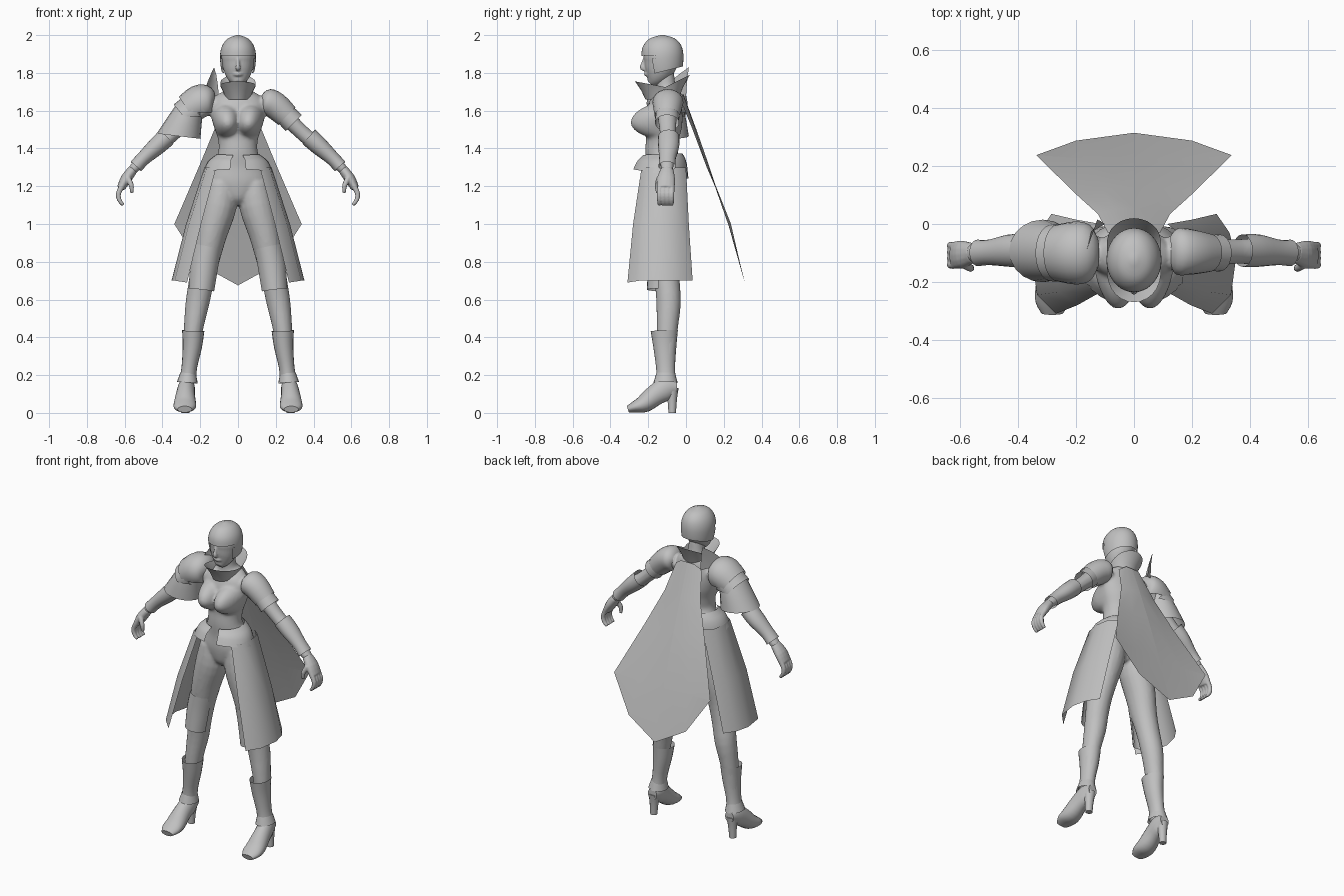
import bpy, bmesh, math
from mathutils import Vector

grey = bpy.data.materials.new("plain grey")
grey.diffuse_color = (0.53, 0.53, 0.53, 1)


def finish(name, bm, angle=40):
    bmesh.ops.recalc_face_normals(bm, faces=bm.faces)
    me = bpy.data.meshes.new(name)
    bm.to_mesh(me)
    bm.free()
    me.materials.append(grey)
    ob = bpy.data.objects.new(name, me)
    bpy.context.collection.objects.link(ob)
    bpy.ops.object.select_all(action='DESELECT')
    ob.select_set(True)
    bpy.context.view_layer.objects.active = ob
    bpy.ops.object.shade_smooth_by_angle(angle=math.radians(angle))
    return ob


def spline(pts, steps):
    """Catmull-Rom through tuples of any length"""
    v = [Vector(p) for p in pts]
    out = []
    for i in range(len(v) - 1):
        a, b, c, d = v[max(i - 1, 0)], v[i], v[i + 1], v[min(i + 2, len(v) - 1)]
        for k in range(steps):
            t = k / steps
            out.append(0.5 * (2 * b + (c - a) * t + (2 * a - 5 * b + 4 * c - d) * t * t
                              + (3 * b - a - 3 * c + d) * t ** 3))
    return out + [v[-1]]


def loft(name, rings, seg=20, steps=3, cap=True, ref=(0, 1, 0), side=1, drop=None, axis=None, cut=None):
    """Elliptical rings (x, y, z, across, along ref); drop removes faces, cut trims by a plane"""
    bm = bmesh.new()
    rs = spline(rings, steps)
    loops = []
    for i, r in enumerate(rs):
        c = Vector(r[:3])
        t = (Vector(rs[min(i + 1, len(rs) - 1)][:3]) - Vector(rs[max(i - 1, 0)][:3])).normalized()
        if axis:
            t = Vector(axis).normalized()
        v = Vector(ref)
        u = v.cross(t).normalized()
        v = t.cross(u)
        row = []
        for k in range(seg):
            a = 2 * math.pi * k / seg
            p = c + u * r[3] * math.cos(a) + v * r[4] * math.sin(a)
            row.append(bm.verts.new((p.x * side, p.y, p.z)))
        loops.append(row)
    for a, b in zip(loops, loops[1:]):
        for k in range(seg):
            bm.faces.new((a[k], a[(k + 1) % seg], b[(k + 1) % seg], b[k]))
    if cap:
        bm.faces.new(loops[0])
        bm.faces.new(loops[-1])
    if drop:
        bad = [f for f in bm.faces if drop(f.calc_center_median())]
        bmesh.ops.delete(bm, geom=bad, context='FACES')
    if cut:
        bmesh.ops.bisect_plane(bm, geom=bm.verts[:] + bm.edges[:] + bm.faces[:],
                               plane_co=cut[0], plane_no=cut[1], clear_outer=True)
    return finish(name, bm)


def sheet(name, rows, side=1, angle=50):
    bm = bmesh.new()
    vs = [[bm.verts.new((p[0] * side, p[1], p[2])) for p in r] for r in rows]
    for a, b in zip(vs, vs[1:]):
        for k in range(len(a) - 1):
            bm.faces.new((a[k], a[k + 1], b[k + 1], b[k]))
    return finish(name, bm, angle)


def fuse(name, parts, voxel, smooth):
    """Joins overlapping solids into one blended skin"""
    bpy.ops.object.select_all(action='DESELECT')
    for p in parts:
        p.select_set(True)
    bpy.context.view_layer.objects.active = parts[0]
    bpy.ops.object.join()
    ob = parts[0]
    ob.name = name
    m = ob.modifiers.new("blend", 'REMESH')
    m.mode, m.voxel_size, m.use_smooth_shade = 'VOXEL', voxel, True
    s = ob.modifiers.new("soften", 'SMOOTH')
    s.factor, s.iterations = .5, smooth


# torso with a modelled chest
torso = loft("torso", [(0, -.11, 1.10, .02, .05), (0, -.11, 1.14, .09, .085), (0, -.11, 1.22, .16, .10),
                       (0, -.115, 1.30, .14, .095), (0, -.13, 1.38, .105, .085), (0, -.125, 1.45, .106, .088),
                       (0, -.12, 1.53, .132, .10), (0, -.11, 1.62, .15, .09), (0, -.10, 1.68, .115, .07),
                       (0, -.105, 1.72, .055, .052), (0, -.115, 1.81, .046, .05)], seg=64, steps=8)
for v in torso.data.vertices:
    if v.co.y < -.11:
        dx, dz = (abs(v.co.x) - .07) / .06, v.co.z - 1.537
        dz /= .075 if dz > 0 else .062
        v.co.y -= .085 * max(0, 1 - (dx * dx + dz * dz) * .65) ** .75 * min(1, (-.11 - v.co.y) / .04)
body = [torso]

# head, nose and mouth
head = [loft("face", [(0, -.19, 1.745, .022, .02), (0, -.172, 1.765, .048, .046), (0, -.152, 1.80, .070, .072),
                      (0, -.135, 1.85, .083, .089), (0, -.13, 1.90, .086, .092), (0, -.125, 1.96, .06, .07)], seg=32),
        loft("nose", [(0, -.218, 1.88, .008, .008), (0, -.226, 1.85, .009, .011),
                      (0, -.231, 1.828, .014, .014), (0, -.216, 1.815, .010, .008)], seg=12),
        loft("mouth", [(-.024, -.203, 1.793, .005, .008), (0, -.213, 1.794, .010, .012),
                       (.024, -.203, 1.793, .005, .008)], seg=12, ref=(0, 0, 1))]
fuse("head", head, .005, 3)

# close-fitting cap with a face opening and slanted lower edge
loft("cap", [(0, -.115, 1.77, .078, .085), (0, -.12, 1.83, .091, .104), (0, -.125, 1.895, .095, .111),
             (0, -.125, 1.945, .083, .1), (0, -.125, 1.982, .053, .066), (0, -.125, 2.0, .008, .01)],
     seg=36, steps=4, drop=lambda c: c.y < -.17 and c.z < 1.895,
     cut=((0, -.015, 1.835), (0, .25, -1)))

# flared collar: dips at the sides, tall at the back
rows = []
for t in (0, .5, 1):
    row = []
    for k in range(33):
        a = 2 * math.pi * k / 32
        back, front = max(0, math.sin(a)), max(0, -math.sin(a))
        flare = .07 + .02 * t ** 2
        y = -.11 + math.sin(a) * flare + back * t * .04 - front * (.035 + .035 * t)
        x = math.cos(a) * (flare + .03 * t * abs(math.sin(a)))
        row.append((x, y, 1.66 + t * (.065 + .065 * back + .03 * front)))
    rows.append(row)
sheet("collar", rows)

# belt with open front
loft("belt", [(0, -.125, 1.37, .112, .105), (0, -.125, 1.33, .16, .13), (0, -.135, 1.265, .187, .15)],
     seg=28, cap=False, drop=lambda c: abs(c.x) < .03 and c.y < -.1)

for s, n in ((1, "left"), (-1, "right")):
    # cape half
    sheet("cape_" + n, [[(0, -.015, 1.69), (.045, -.015, 1.69), (.09, -.03, 1.66)],
                        [(0, .055, 1.50), (.07, .05, 1.50), (.125, .035, 1.50)],
                        [(0, .125, 1.30), (.11, .122, 1.29), (.208, .11, 1.30)],
                        [(0, .226, .99), (.17, .226, .99), (.337, .238, 1.0)],
                        [(0, .315, .675), (.2, .288, .785), (.337, .238, .999)]], s)
    # leg
    body.append(loft("leg_" + n, [(.085, -.11, 1.22, .078, .09), (.10, -.11, 1.1, .094, .102),
                                  (.14, -.11, .95, .083, .094), (.168, -.11, .82, .073, .078),
                                  (.193, -.1, .7, .067, .067), (.215, -.092, .58, .063, .065),
                                  (.238, -.1, .43, .05, .055), (.26, -.105, .22, .036, .042)], side=s))
    # knee guard
    loft("knee_guard_" + n, [(.158, -.118, .88, .074, .084), (.178, -.12, .78, .076, .082),
                             (.194, -.125, .65, .070, .082)],
         seg=24, cap=False, side=s, drop=lambda c: c.y > -.15)
    # boot shaft, ankle trim, shoe and heel
    loft("boot_" + n, [(.237, -.115, .435, .059, .072), (.242, -.112, .35, .051, .061),
                       (.258, -.108, .24, .041, .05), (.266, -.105, .17, .045, .052)],
         cap=False, side=s)
    loft("ankle_trim_" + n, [(.264, -.107, .21, .042, .05), (.268, -.108, .16, .055, .064)],
         cap=False, side=s)
    loft("shoe_" + n, [(.27, -.048, .135, .03, .035), (.272, -.1, .13, .044, .062),
                       (.278, -.16, .096, .05, .056), (.281, -.22, .05, .059, .048),
                       (.282, -.27, .032, .058, .031), (.282, -.308, .019, .038, .018)],
         ref=(0, 0, 1), side=s)
    loft("heel_" + n, [(.272, -.075, .13, .036, .036), (.275, -.073, .07, .026, .025),
                       (.277, -.073, 0, .021, .02)], seg=12, side=s)
    # skirt panel
    sheet("skirt_" + n, [[(.115, -.235, 1.30), (.165, -.205, 1.30), (.178, -.12, 1.30),
                          (.165, -.04, 1.30), (.115, 0, 1.30)],
                         [(.195, -.28, 1.0), (.26, -.235, 1.0), (.275, -.12, 1.0),
                          (.255, -.03, 1.0), (.2, .015, 1.0)],
                         [(.27, -.31, .69), (.335, -.245, .70), (.352, -.12, .70),
                          (.33, -.03, .70), (.285, .035, .70)]], s)
    # arm, bracer and hand
    body.append(loft("arm_" + n, [(.12, -.1, 1.64, .05, .06), (.2, -.1, 1.61, .052, .056),
                                  (.28, -.098, 1.54, .043, .048), (.36, -.095, 1.465, .04, .043),
                                  (.43, -.095, 1.41, .042, .047), (.5, -.1, 1.345, .033, .039),
                                  (.565, -.1, 1.28, .025, .032)], side=s))
    loft("bracer_" + n, [(.375, -.092, 1.462, .051, .056), (.43, -.092, 1.412, .048, .056),
                         (.5, -.098, 1.348, .038, .044), (.54, -.1, 1.305, .038, .046)],
         cap=False, side=s)
    hand = [loft("hand_" + n, [(.555, -.1, 1.29, .026, .034), (.592, -.105, 1.24, .029, .048),
                               (.62, -.108, 1.19, .022, .048)], seg=14, side=s)]
    for k in range(4):
        y = -.075 - .022 * k
        hand.append(loft("finger", [(.612, y, 1.205, .016, .014), (.633, y, 1.16, .014, .014),
                                    (.627, y, 1.125, .012, .013), (.607, y, 1.10, .009, .009)],
                         seg=8, side=s))
    hand.append(loft("thumb", [(.585, -.14, 1.245, .016, .016), (.565, -.152, 1.205, .014, .014),
                               (.562, -.15, 1.165, .009, .009)], seg=8, side=s))
    fuse("hand_" + n, hand, .005, 2)

fuse("body", body, .009, 4)

# small layered shoulder guard on the left
loft("shoulder_guard_left", [(.125, -.095, 1.655, .03, .05), (.15, -.095, 1.65, .068, .08),
                             (.20, -.097, 1.625, .072, .078), (.26, -.1, 1.57, .064, .066)], cap=False)
loft("shoulder_rim_left", [(.24, -.1, 1.59, .058, .06), (.295, -.1, 1.535, .06, .064)], cap=False)

# large shoulder guard, rim, hanging half-sleeve and neck guard on the right
loft("shoulder_guard_right", [(.125, -.1, 1.655, .035, .05), (.15, -.1, 1.655, .08, .095),
                              (.20, -.1, 1.64, .098, .109), (.265, -.1, 1.60, .088, .098)],
     cap=False, side=-1, cut=((0, 0, 1.59), (0, 0, -1)))
loft("shoulder_rim_right", [(.23, -.1, 1.61, .086, .1), (.285, -.1, 1.565, .088, .098)],
     cap=False, side=-1, cut=((0, 0, 1.57), (0, 0, -1)))
loft("half_sleeve_right", [(.25, -.1, 1.635, .07, .08), (.28, -.097, 1.56, .09, .096),
                           (.315, -.093, 1.465, .117, .108)],
     cap=False, side=-1, axis=(.12, 0, -1))
sheet("neck_guard_right", [[(-.175, -.12, 1.71), (-.15, -.03, 1.69), (-.10, 0, 1.67)],
                           [(-.16, -.08, 1.755), (-.135, -.01, 1.76), (-.108, .005, 1.745)],
                           [(-.145, -.04, 1.79), (-.127, .015, 1.83), (-.115, .01, 1.79)]])
